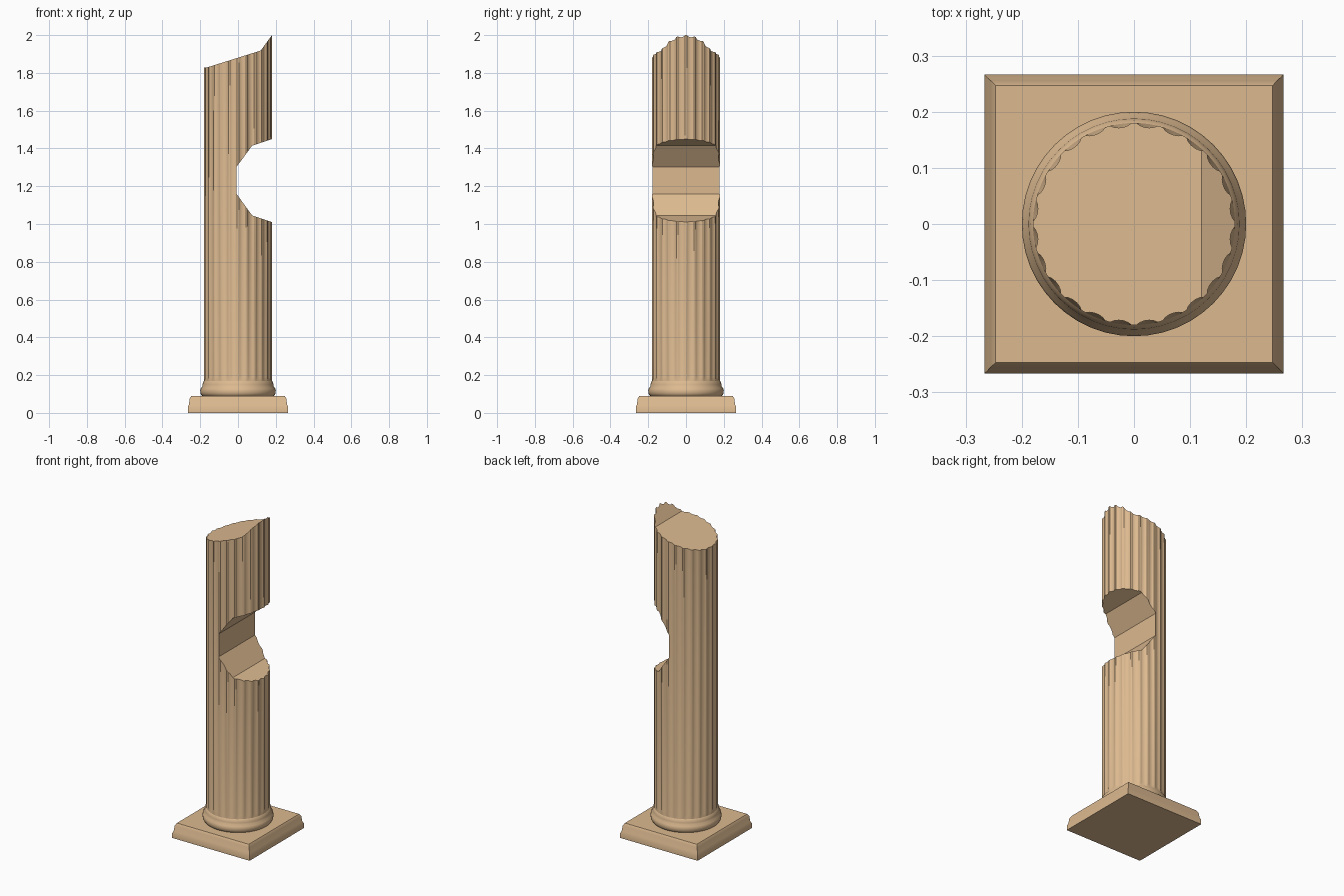
import bpy, bmesh, math

if "Cube" in bpy.data.objects:
    bpy.data.objects.remove(bpy.data.objects["Cube"])

stone = bpy.data.materials.new("tan stone")
stone.diffuse_color = (0.72, 0.49, 0.28, 1)
stone.use_nodes = True
stone.node_tree.nodes["Principled BSDF"].inputs["Base Color"].default_value = stone.diffuse_color


def finish(name, bm, angle=30):
    bmesh.ops.recalc_face_normals(bm, faces=bm.faces)
    me = bpy.data.meshes.new(name)
    bm.to_mesh(me)
    bm.free()
    me.materials.append(stone)
    ob = bpy.data.objects.new(name, me)
    bpy.context.collection.objects.link(ob)
    return ob


def smooth(ob, angle=35):
    bpy.ops.object.select_all(action='DESELECT')
    ob.select_set(True)
    bpy.context.view_layer.objects.active = ob
    bpy.ops.object.shade_smooth_by_angle(angle=math.radians(angle))


def loft(name, loops):
    """Skin equal-length closed loops and cap both ends."""
    bm = bmesh.new()
    rings = [[bm.verts.new(p) for p in loop] for loop in loops]
    n = len(rings[0])
    for a, b in zip(rings, rings[1:]):
        for i in range(n):
            j = (i + 1) % n
            bm.faces.new((a[i], a[j], b[j], b[i]))
    bm.faces.new(rings[0])
    bm.faces.new(rings[-1])
    return finish(name, bm)


def circle(r, z, n, phase=0.0):
    return [(r * math.cos(phase + 2 * math.pi * i / n),
             r * math.sin(phase + 2 * math.pi * i / n), z) for i in range(n)]


# square plinth with a stepped edge
plinth = [(0.266, 0), (0.266, 0.03), (0.26, 0.042), (0.256, 0.075), (0.247, 0.09)]
smooth(loft("plinth", [circle(h * math.sqrt(2), z, 4, math.pi / 4) for h, z in plinth]), 30)

# rounded base moulding
moulding = [(0.18, 0.085), (0.193, 0.092), (0.199, 0.104), (0.2, 0.117), (0.197, 0.13),
            (0.189, 0.14), (0.188, 0.15), (0.185, 0.163), (0.178, 0.172)]
smooth(loft("base_moulding", [circle(r, z, 48) for r, z in moulding]), 40)

# fluted shaft: each flute is a shallow hollow between narrow fillets
FLUTES, R = 24, 0.18
flute = [(0.0, 0.0), (0.2, 0.0), (0.32, 0.004), (0.5, 0.0065), (0.7, 0.0065), (0.88, 0.004)]


def section(z, depth=1.0):
    pts = []
    for k in range(FLUTES):
        for t, d in flute:
            a = 2 * math.pi * (k + t - 0.1) / FLUTES
            r = R - d * depth
            pts.append((r * math.cos(a), r * math.sin(a), z))
    return pts


shaft = loft("fluted_shaft", [section(0.1, 0), section(0.17, 0), section(0.19), section(2.1)])


def cut(target, name, outline):
    """Subtract a prism drawn in the front view."""
    c = loft(name, [[(x, y, z) for x, z in outline] for y in (-0.4, 0.4)])
    m = target.modifiers.new(name, 'BOOLEAN')
    m.operation, m.solver, m.object = 'DIFFERENCE', 'EXACT', c
    bpy.ops.object.select_all(action='DESELECT')
    target.select_set(True)
    bpy.context.view_layer.objects.active = target
    bpy.ops.object.modifier_apply(modifier=name)
    bpy.data.objects.remove(c)


# broken top and the chunk missing from the side
cut(shaft, "top_break", [(-0.4, 1.828), (-0.167, 1.828), (0.12, 1.918), (0.18, 2.0),
                         (0.4, 2.3), (-0.4, 2.3)])
cut(shaft, "side_break", [(0.4, 1.523), (0.075, 1.415), (-0.008, 1.302), (-0.008, 1.16),
                          (0.075, 1.045), (0.4, 0.937)])
smooth(shaft, 30)
